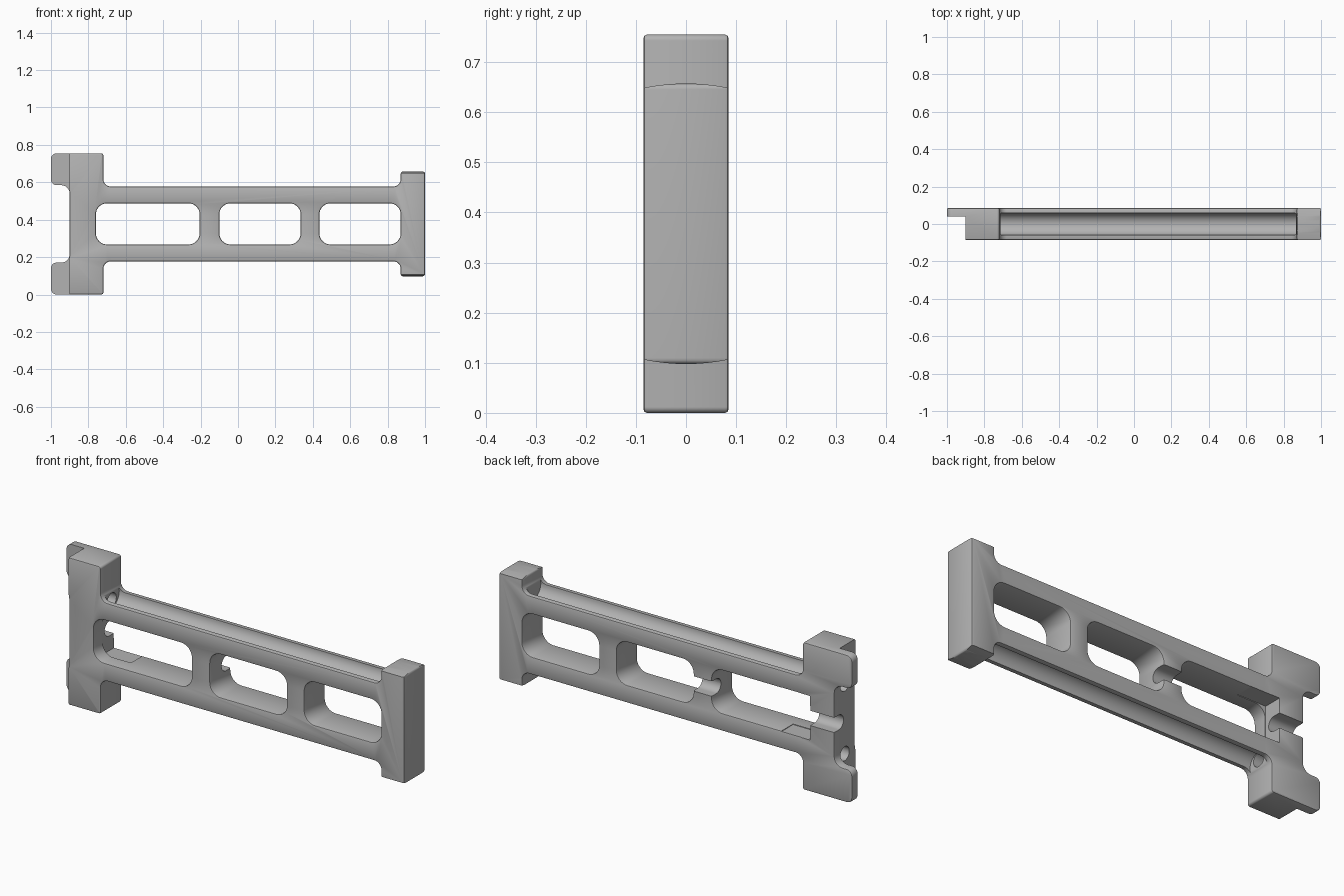
import bpy, bmesh, math
from mathutils import Vector

cube = bpy.data.objects.get("Cube")
if cube:
    bpy.data.objects.remove(cube, do_unlink=True)

MID = 0.3775     # height of the symmetry plane
HALF = 0.085     # half thickness

grey = bpy.data.materials.new("plain_grey")
grey.use_nodes = True
tone = (0.45, 0.45, 0.45, 1)
grey.diffuse_color = tone
grey.node_tree.nodes["Principled BSDF"].inputs["Base Color"].default_value = tone


def rounded(corners, steps=8):
    """Round each right-angle corner (u, v, radius)."""
    out = []
    for i, (u, v, r) in enumerate(corners):
        p = Vector((u, v))
        if r == 0:
            out.append(p)
            continue
        back = (Vector(corners[i - 1][:2]) - p).normalized()
        ahead = (Vector(corners[(i + 1) % len(corners)][:2]) - p).normalized()
        centre = p + r * (back + ahead)
        for k in range(steps + 1):
            t = math.pi / 2 * k / steps
            out.append(centre - r * (ahead * math.cos(t) + back * math.sin(t)))
    return out


def prism(name, outline, axis, lo, hi, helper=True):
    """Extrude an outline along y (u=x, v=z) or along x (u=y, v=z)."""
    bm = bmesh.new()
    place = (lambda p, d: (p[0], d, p[1])) if axis == "y" else (lambda p, d: (d, p[0], p[1]))
    a = [bm.verts.new(place(p, lo)) for p in outline]
    b = [bm.verts.new(place(p, hi)) for p in outline]
    bm.faces.new(a)
    bm.faces.new(b[::-1])
    for i in range(len(a)):
        j = (i + 1) % len(a)
        bm.faces.new((a[i], b[i], b[j], a[j]))
    bmesh.ops.recalc_face_normals(bm, faces=bm.faces)
    mesh = bpy.data.meshes.new(name)
    bm.to_mesh(mesh)
    bm.free()
    mesh.materials.append(grey)
    ob = bpy.data.objects.new(name, mesh)
    bpy.context.collection.objects.link(ob)
    ob.hide_render = helper
    return ob


def box(u0, u1, v0, v1, r=0):
    return rounded([(u0, v0, r), (u1, v0, r), (u1, v1, r), (u0, v1, r)])


def circle(y, z, r, n=32):
    return [(y + r * math.cos(math.tau * k / n), z + r * math.sin(math.tau * k / n))
            for k in range(n)]


# Frame outline: right head, beam, left block and ears, mirrored in height
upper = [(1, 0.28, 0.012), (0.87, 0.28, 0.012), (0.87, 0.2, 0.04), (-0.72, 0.2, 0.04),
         (-0.72, MID, 0.012), (-1, MID, 0.03), (-1, 0.207, 0.03), (-0.9, 0.207, 0.045)]
corners = [(x, MID + h, r) for x, h, r in upper]
corners += [(x, MID - h, r) for x, h, r in reversed(upper)]
frame = prism("frame", rounded(corners), "y", -HALF, HALF, helper=False)

# Through windows, cut before the edges are eased
windows = [prism("window_cutter", box(x0, x1, MID - 0.11, MID + 0.11, 0.06), "y", -0.2, 0.2)
           for x0, x1 in ((-0.76, -0.205), (-0.1, 0.335), (0.435, 0.87))]

# Cuts made after the edges are eased
late = [
    prism("ear_step_cutter", box(-1.1, -0.9, -0.1, 0.9), "y", -0.2, 0.04),
    prism("back_pocket_cutter", box(-0.763, -0.6, MID - 0.113, MID + 0.113), "y", -0.01, 0.2),
    prism("back_groove_cutter",
          rounded([(0.2, MID - 0.038, 0), (0.01, MID - 0.038, 0.0379),
                   (0.01, MID + 0.038, 0.0379), (0.2, MID + 0.038, 0)]), "x", -1.1, -0.15 + 0.1),
]
for side in (1, -1):
    # Long rounded channel, rod hole through the block, crowned head end
    late.append(prism("channel_cutter", circle(0, MID + side * 0.2, 0.06), "x", -0.715, 0.865))
    late.append(prism("rod_hole_cutter", circle(0, MID + side * 0.178, 0.036), "x", -1.1, -0.65))
    arc = [(y / 100, MID + side * (0.28 - 0.009 * (y / 8.5) ** 2)) for y in range(-10, 11)]
    late.append(prism("crown_cutter", arc + [(0.1, MID + side * 0.4), (-0.1, MID + side * 0.4)],
                      "x", 0.8, 1.1))


def cut(ob, cutters):
    for c in cutters:
        m = ob.modifiers.new(c.name, "BOOLEAN")
        m.operation = "DIFFERENCE"
        m.solver = "EXACT"
        m.object = c


cut(frame, windows)
ease = frame.modifiers.new("eased_edges", "BEVEL")
ease.width = 0.007
ease.segments = 2
ease.limit_method = "ANGLE"
ease.angle_limit = math.radians(50)
ease.use_clamp_overlap = False
cut(frame, late)

# Bake the modifiers, drop the helpers and shade
bpy.context.view_layer.update()
baked = bpy.data.meshes.new_from_object(
    frame.evaluated_get(bpy.context.evaluated_depsgraph_get()))
frame.modifiers.clear()
frame.data = baked
frame.data.materials.clear()
frame.data.materials.append(grey)
for c in windows + late:
    bpy.data.objects.remove(c, do_unlink=True)
bpy.ops.object.select_all(action="DESELECT")
frame.select_set(True)
bpy.context.view_layer.objects.active = frame
bpy.ops.object.shade_smooth_by_angle(angle=math.radians(30))
